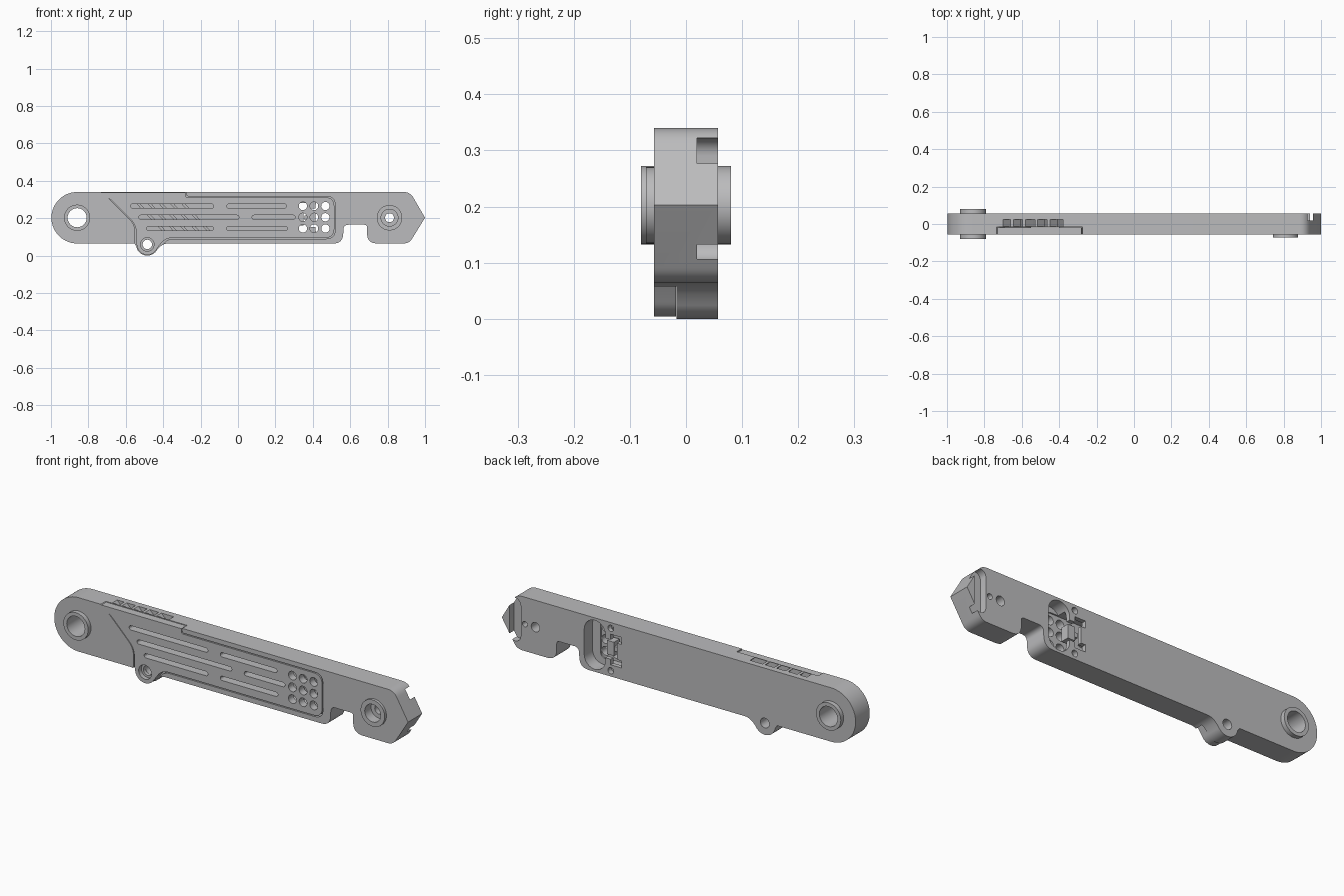
import bpy, bmesh
from math import cos, sin, radians
from mathutils import Vector

cube = bpy.data.objects.get("Cube")
if cube:
    bpy.data.objects.remove(cube, do_unlink=True)

grey = bpy.data.materials.new("satin grey")
grey.use_nodes = True
grey.diffuse_color = (0.5, 0.5, 0.51, 1)
grey.node_tree.nodes["Principled BSDF"].inputs["Base Color"].default_value = grey.diffuse_color

HALF = 0.057      # half thickness of the bar
MID = 0.2025      # height of the centre line
SEAT = -0.017     # depth where the cover rests
LUG = (-0.485, 0.06)


def arc(cx, cz, r, a0, a1, n=20):
    angles = [radians(a0 + (a1 - a0) * i / n) for i in range(n + 1)]
    return [(cx + r * cos(a), cz + r * sin(a)) for a in angles]


def circle(cx, cz, r):
    return arc(cx, cz, r, 0, 360, 40)[:-1]


def stadium(cx, cz, half_length, r, upright=False):
    pts = arc(half_length - r, 0, r, -90, 90, 12) + arc(r - half_length, 0, r, 90, 270, 12)
    return [(cx - z, cz + x) if upright else (cx + x, cz + z) for x, z in pts]


def box(x0, x1, z0, z1, slant=0):
    return [(x0 + slant, z0), (x1 + slant, z0), (x1, z1), (x0, z1)]


def rounded(corners):
    """Round every corner that carries a third value, the trim length."""
    out = []
    for i, c in enumerate(corners):
        p = Vector(c[:2])
        if len(c) < 3:
            out.append(tuple(p))
            continue
        a = p + (Vector(corners[i - 1][:2]) - p).normalized() * c[2]
        b = p + (Vector(corners[(i + 1) % len(corners)][:2]) - p).normalized() * c[2]
        for k in range(9):
            t = k / 8
            out.append(tuple(a * (1 - t) ** 2 + p * 2 * t * (1 - t) + b * t * t))
    return out


def prism(name, pts, y0, y1):
    bm = bmesh.new()
    face = bm.faces.new([bm.verts.new((x, y0, z)) for x, z in pts])
    new = bmesh.ops.extrude_face_region(bm, geom=[face])["geom"]
    bmesh.ops.translate(bm, vec=(0, y1 - y0, 0),
                        verts=[v for v in new if isinstance(v, bmesh.types.BMVert)])
    bmesh.ops.recalc_face_normals(bm, faces=bm.faces)
    mesh = bpy.data.meshes.new(name)
    bm.to_mesh(mesh)
    bm.free()
    mesh.materials.append(grey)
    ob = bpy.data.objects.new(name, mesh)
    bpy.context.collection.objects.link(ob)
    return ob


def combine(ob, pts, y0, y1, op='DIFFERENCE'):
    tool = prism("cutter", pts, y0, y1)
    mod = ob.modifiers.new("cut", 'BOOLEAN')
    mod.operation, mod.solver, mod.object = op, 'EXACT', tool
    bpy.context.view_layer.objects.active = ob
    bpy.ops.object.modifier_apply(modifier=mod.name)
    bpy.data.objects.remove(tool, do_unlink=True)


def cover_outline(top, lug_radius, gap):
    """Cover shape; gap widens it to make the matching pocket."""
    g = gap
    return rounded(
        [(-0.545 - g, 0.075), (-0.545 - g, 0.165, 0.04), (-0.69 - g, 0.31, 0.03),
         (-0.77 - g, top), (-0.28 + g, top), (-0.28 + g, 0.312 + g, 0.01),
         (0.515 + g, 0.312 + g, 0.05), (0.515 + g, 0.095 - g, 0.05),
         (-0.39 + g, 0.095 - g, 0.04)]
        + arc(*LUG, lug_radius, 330, 190))


# Main bar with hanging lug and bottom notch
bar = prism("main_bar", rounded(
    [(-0.555, 0.065)] + arc(*LUG, 0.06, 190, 330)
    + [(-0.40, 0.065, 0.03), (0.56, 0.065, 0.05), (0.565, 0.165, 0.025),
       (0.69, 0.165, 0.015), (0.69, 0.065, 0.055), (0.915, 0.065, 0.03),
       (1.0, MID), (0.92, 0.34, 0.035)]
    + arc(-0.86, MID, 0.1375, 90, 270, 40)), -HALF, HALF)

# Pocket for the cover, and the hollow behind it
combine(bar, cover_outline(0.37, 0.075, 0.005), -0.1, SEAT)
combine(bar, rounded([(-0.64, 0.3), (0.49, 0.3, 0.03), (0.49, 0.11, 0.03), (-0.46, 0.11)]),
        -0.03, 0.035)

# Slanted vents in the top edge
for x0, x1 in ((-0.72, -0.68), (-0.665, -0.615), (-0.6, -0.55), (-0.535, -0.485), (-0.47, -0.4)):
    combine(bar, box(x0, x1, 0.28, 0.36, 0.08), -0.014, 0.025)

# Pivot bosses and their bores
combine(bar, circle(-0.86, MID, 0.07), -0.08, 0.08, 'UNION')
combine(bar, circle(-0.86, MID, 0.051), -0.1, 0.1)
combine(bar, circle(0.81, MID, 0.068), -0.071, 0, 'UNION')
combine(bar, circle(0.81, MID, 0.045), -0.1, -0.02)
combine(bar, circle(0.81, MID, 0.024), -0.1, 0.1)
combine(bar, circle(*LUG, 0.025), -0.1, 0.1)

# Rear openings: end slot, pin hole, port window and screw holes
combine(bar, stadium(0.925, MID + 0.01, 0.11, 0.032, True), 0.02, 0.1)
combine(bar, circle(0.87, MID, 0.014), 0.02, 0.1)
combine(bar, stadium(0.475, MID, 0.125, 0.06, True), -0.01, 0.1)
combine(bar, box(0.35, 0.43, MID - 0.05, MID + 0.05), 0.02, 0.1)
for side in (-1, 1):
    z = MID + side * 0.06
    combine(bar, box(0.325, 0.385, z - 0.018, z + 0.018), 0.03, 0.1)
    combine(bar, circle(0.385, MID + side * 0.108, 0.016), 0.03, 0.1)

# Front cover with slots, round holes and a countersunk lug
cover = prism("front_cover", cover_outline(0.337, 0.056, 0), -HALF, SEAT - 0.001)
rows = ((0.265, (-0.575, -0.13), (-0.06, 0.26)),
        (0.205, (-0.53, 0.005), (0.075, 0.305)),
        (0.145, (-0.49, -0.13), (-0.06, 0.265)))
for z, *slots in rows:
    for x0, x1 in slots:
        combine(cover, stadium((x0 + x1) / 2, z, (x1 - x0) / 2, 0.011), -0.1, 0)
    for x in (0.347, 0.407, 0.467):
        combine(cover, circle(x, z, 0.022), -0.1, 0)
combine(cover, circle(*LUG, 0.036), -0.1, -0.035)
combine(cover, circle(*LUG, 0.025), -0.1, 0)

# Air vanes inside the hollow
parts = [bar, cover]
for i in range(5):
    x = -0.56 + 0.06 * i
    parts.append(prism("air_vane", box(x, x + 0.02, 0.115, 0.295, 0.17), -0.014, 0.036))

# Port connector in the rear window
parts.append(prism("port_block", box(0.375, 0.415, MID - 0.035, MID + 0.035), 0, 0.045))
parts.append(prism("port_tongue", box(0.355, 0.376, MID - 0.012, MID + 0.012), 0, 0.04))

for ob in parts:
    bpy.ops.object.select_all(action='DESELECT')
    ob.select_set(True)
    bpy.context.view_layer.objects.active = ob
    bpy.ops.object.shade_smooth_by_angle(angle=radians(30))
